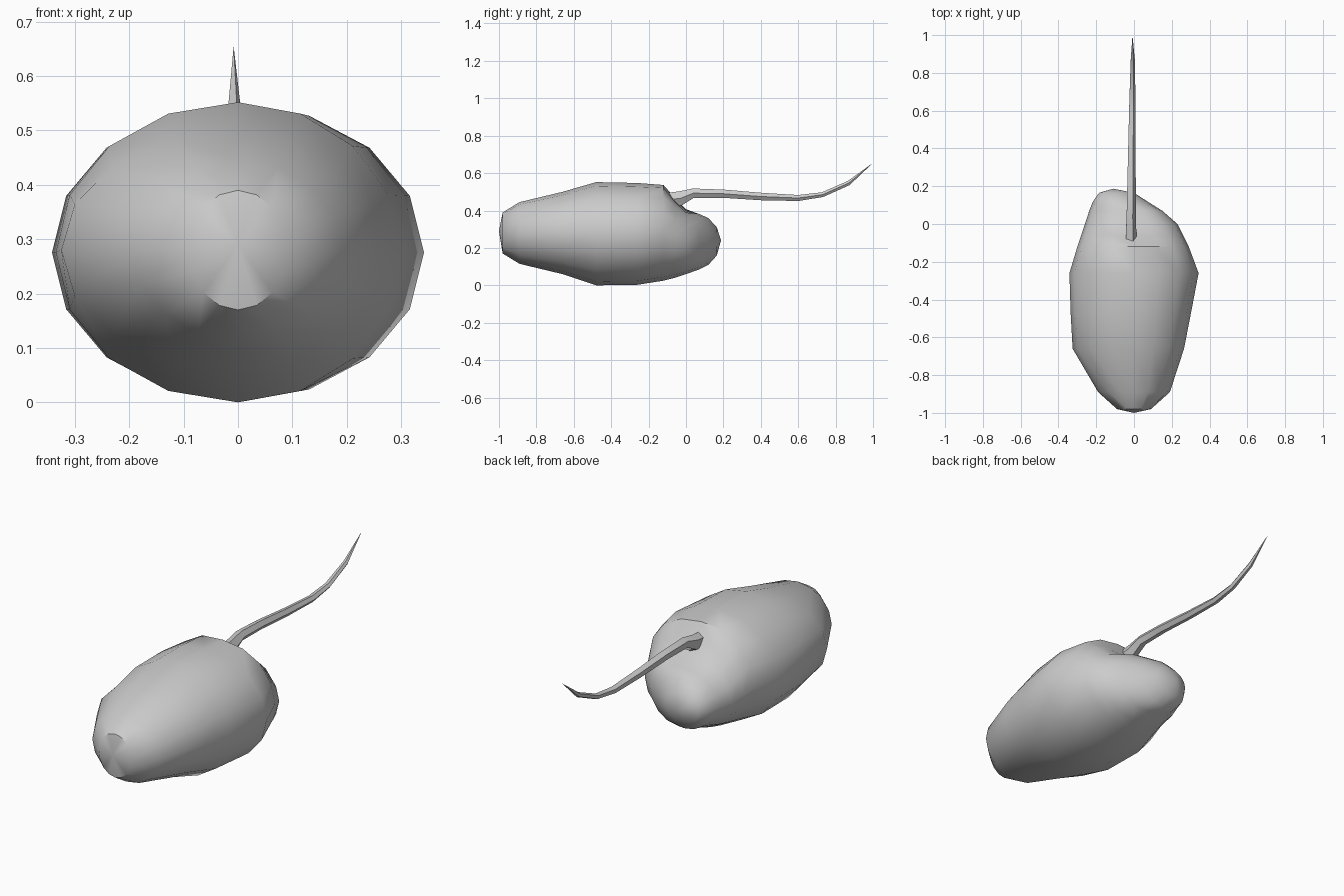
import bpy, math
from mathutils import Vector

if "Cube" in bpy.data.objects:
    bpy.data.objects.remove(bpy.data.objects["Cube"])


def loft(name, rings, start=None, end=None, angle=40):
    """Skin equal-sized rings, closing each end with a pole point or a cap."""
    n = len(rings[0])
    verts = [p for r in rings for p in r]
    faces = []
    for i in range(len(rings) - 1):
        for j in range(n):
            k = (j + 1) % n
            faces.append((i*n + j, i*n + k, (i+1)*n + k, (i+1)*n + j))
    for pole, base, flip in ((start, 0, True), (end, (len(rings)-1)*n, False)):
        if pole is None:
            f = [base + j for j in range(n)]
            faces.append(tuple(reversed(f)) if flip else tuple(f))
        else:
            verts.append(pole)
            c = len(verts) - 1
            for j in range(n):
                a, b = base + j, base + (j + 1) % n
                faces.append((b, a, c) if flip else (a, b, c))
    me = bpy.data.meshes.new(name)
    me.from_pydata(verts, [], faces)
    ob = bpy.data.objects.new(name, me)
    bpy.context.collection.objects.link(ob)
    bpy.ops.object.select_all(action='DESELECT')
    ob.select_set(True)
    bpy.context.view_layer.objects.active = ob
    bpy.ops.object.mode_set(mode='EDIT')
    bpy.ops.mesh.select_all(action='SELECT')
    bpy.ops.mesh.normals_make_consistent(inside=False)
    bpy.ops.object.mode_set(mode='OBJECT')
    bpy.ops.object.shade_smooth_by_angle(angle=math.radians(angle))
    return ob


# Fruit body: (y, left x, right x, bottom z, top z)
sections = [
    (-0.98, -0.09, 0.09, 0.17, 0.39),
    (-0.89, -0.19, 0.19, 0.115, 0.445),
    (-0.66, -0.325, 0.265, 0.06, 0.50),
    (-0.48, -0.335, 0.30, 0.00, 0.552),
    (-0.26, -0.342, 0.342, 0.003, 0.548),
    (-0.12, -0.30, 0.29, 0.025, 0.55),
    (-0.06, -0.28, 0.26, 0.04, 0.49),
    (0.00, -0.26, 0.23, 0.06, 0.425),
    (0.07, -0.237, 0.15, 0.085, 0.395),
    (0.12, -0.217, 0.07, 0.11, 0.36),
    (0.165, -0.185, 0.00, 0.16, 0.31),
]
SIDES = 16
body_rings = []
for y, xl, xr, zb, zt in sections:
    ring = []
    mid = (zb + zt) / 2
    for j in range(SIDES):
        a = 2 * math.pi * j / SIDES
        x = math.cos(a) * (xr if math.cos(a) > 0 else -xl)
        if y > 0.1:                       # slimmer rings sit on the left lobe
            x = (xl + xr)/2 + math.cos(a) * (xr - xl)/2
        z = mid + math.sin(a) * (zt - zb) / 2
        # dimple where the stem enters
        d2 = ((x - 0.03)/0.09)**2 + ((y + 0.03)/0.12)**2 + ((z - 0.47)/0.1)**2
        z -= 0.05 * math.exp(-d2)
        ring.append((x, y, z))
    body_rings.append(ring)
loft("fruit_body", body_rings, start=(0, -1.0, 0.29), end=(-0.11, 0.187, 0.24))

# Stem: (y, z, half width, half height), tapering to a point
path = [
    (-0.14, 0.455, 0.03, 0.035),
    (-0.03, 0.465, 0.03, 0.038),
    (0.04, 0.493, 0.027, 0.025),
    (0.20, 0.490, 0.025, 0.022),
    (0.40, 0.475, 0.022, 0.020),
    (0.60, 0.467, 0.019, 0.016),
    (0.73, 0.485, 0.016, 0.013),
    (0.87, 0.547, 0.012, 0.012),
]
stem_rings = []
for i, (y, z, w, h) in enumerate(path):
    p, q = path[max(i-1, 0)], path[min(i+1, len(path)-1)]
    t = Vector((0, q[0]-p[0], q[1]-p[1])).normalized()
    up = Vector((0, -t.z, t.y))
    c = Vector((-0.018 + 0.012*max(0, min(1, y)), y, z))
    stem_rings.append([tuple(c + Vector((sx*w, 0, 0)) + up*(sz*h))
                       for sx, sz in ((1, 0), (0.4, 1), (-0.8, 0.6), (-0.8, -0.6), (0.4, -1))])
loft("stem", stem_rings, end=(-0.008, 1.0, 0.655))
